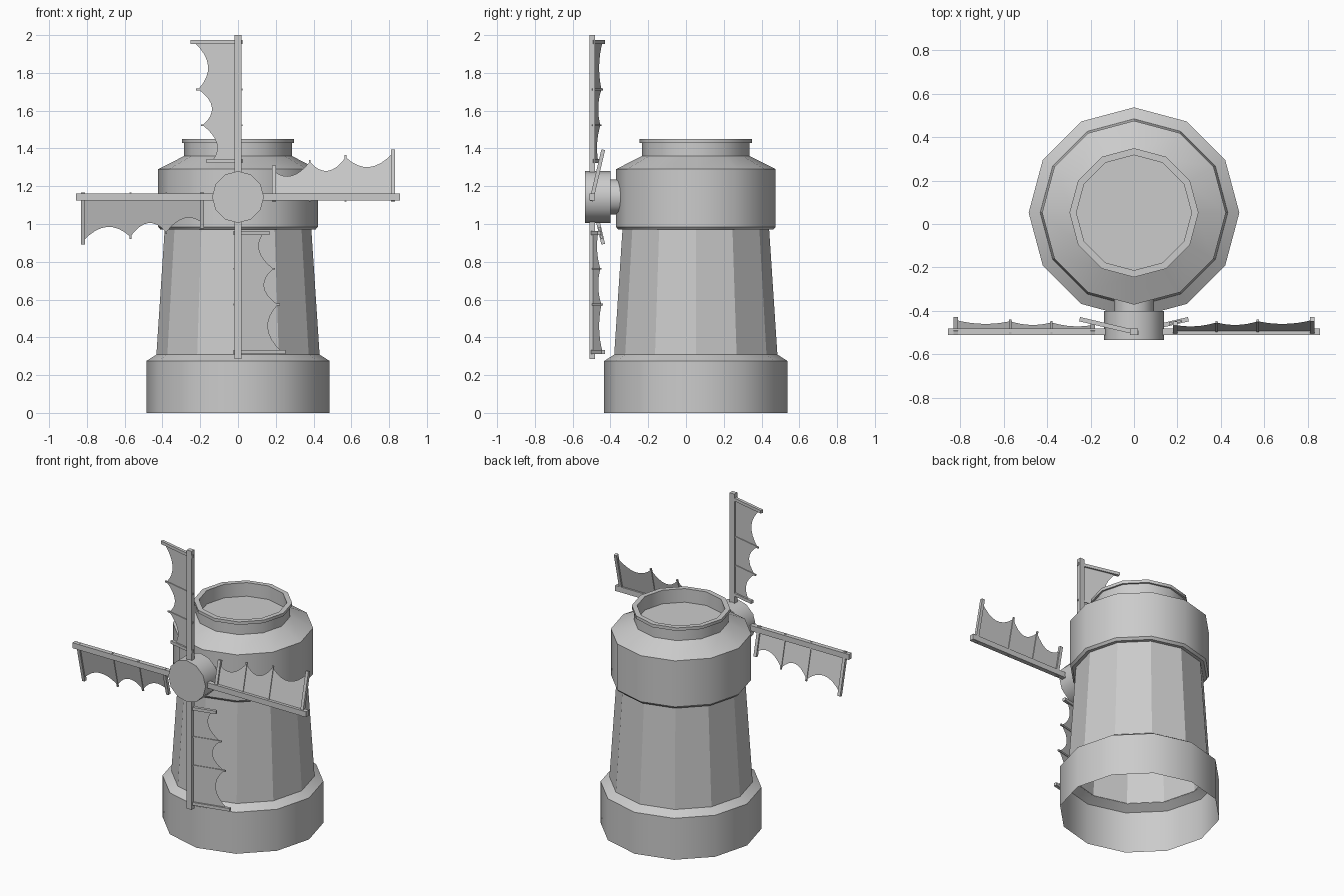
import bpy, bmesh, math
from mathutils import Matrix, Vector

if "Cube" in bpy.data.objects:
    bpy.data.objects.remove(bpy.data.objects["Cube"])

CY = 0.052                        # tower axis
HUB = Vector((0, -0.497, 1.143))  # centre of the sail cross
TILT = math.atan(0.235)           # pitch of the sail cloths


def finish(name, bm, smooth=None):
    bmesh.ops.recalc_face_normals(bm, faces=bm.faces)
    me = bpy.data.meshes.new(name)
    bm.to_mesh(me)
    bm.free()
    ob = bpy.data.objects.new(name, me)
    bpy.context.collection.objects.link(ob)
    if smooth:
        bpy.ops.object.select_all(action='DESELECT')
        ob.select_set(True)
        bpy.context.view_layer.objects.active = ob
        bpy.ops.object.shade_smooth_by_angle(angle=math.radians(smooth))
    return ob


def lathe(name, profile, matrix, smooth=None, close_end=False, close_start=False, n=12):
    bm = bmesh.new()
    rings = [[bm.verts.new((r * math.cos(2 * math.pi * i / n), r * math.sin(2 * math.pi * i / n), z))
              for i in range(n)] for r, z in profile]
    for a, b in zip(rings, rings[1:]):
        for i in range(n):
            j = (i + 1) % n
            bm.faces.new((a[i], a[j], b[j], b[i]))
    if close_end:
        bm.faces.new(rings[-1])
    if close_start:
        bm.faces.new(rings[0])
    bm.transform(matrix)
    return finish(name, bm, smooth)


def box(name, lo, hi, matrix):
    bm = bmesh.new()
    lo, hi = Vector(lo), Vector(hi)
    bmesh.ops.create_cube(bm, size=1, matrix=Matrix.Translation((lo + hi) / 2) @ Matrix.Diagonal((*(hi - lo), 1)))
    bm.transform(matrix)
    return finish(name, bm)


# Tower: open base, tapered walls, cap with recessed roof
axis = Matrix.Translation((0, CY, 0))
lathe("base", [(0.485, 0), (0.485, 0.275), (0.43, 0.31)], axis, 31)
lathe("tower_wall", [(0.432, 0.308), (0.388, 0.975)], axis)
lathe("cap", [(0.388, 0.97), (0.41, 0.97), (0.423, 0.985), (0.423, 1.29), (0.285, 1.36)], axis, 31)
lathe("roof_rim", [(0.285, 1.355), (0.285, 1.43), (0.297, 1.43), (0.297, 1.45),
                   (0.265, 1.45), (0.265, 1.36)], axis, 31, close_end=True)

# Hub and its shaft, turned to face the front
facing = Matrix.Translation((0, 0, HUB.z)) @ Matrix.Rotation(math.pi / 2, 4, 'X')
lathe("hub", [(0.137, 0.40), (0.137, 0.535)], facing, 31, True, True)
lathe("hub_shaft", [(0.093, 0.30), (0.093, 0.40)], facing, 31, True, True)

# Four sails: each is modelled pointing up with its cloth towards -x
RUNGS = [(0.19, 0.14, 0.165), (0.38, 0.192, 0.197), (0.57, 0.216, 0.222), (0.82, 0.24, 0.252)]
for k in range(4):
    turn = Matrix.Translation(HUB) @ Matrix.Rotation(k * math.pi / 2, 4, 'Y')
    pitched = turn @ Matrix.Rotation(-TILT, 4, 'Z')
    s = f"_{k + 1}"
    box("sail_spar" + s, (-0.018, -0.015, 0.1), (0.018, 0.015, 0.857), turn)

    # Cross bars: thick at both ends of the cloth, thin between
    for i, (r, _, reach) in enumerate(RUNGS):
        t = 0.01 if i in (0, 3) else 0.005
        box(f"sail_bar{s}_{i + 1}", (-reach * 1.02, -t, r - t), (0.022, t, r + t), pitched)

    # Scalloped cloth
    bm = bmesh.new()
    pts = []
    for (r0, w0, _), (r1, w1, _), dip in zip(RUNGS, RUNGS[1:], (0.05, 0.062, 0.065)):
        for j in range(8):
            t = j / 8
            pts.append((w0 + (w1 - w0) * t - dip * 4 * t * (1 - t), r0 + (r1 - r0) * t))
    pts.append((0.24, 0.82))
    rows = [(bm.verts.new((0, 0, r)), bm.verts.new((-w, 0, r))) for w, r in pts]
    for (a, b), (c, d) in zip(rows, rows[1:]):
        bm.faces.new((a, b, d, c))
    bm.transform(pitched)
    finish("sail_cloth" + s, bm)
